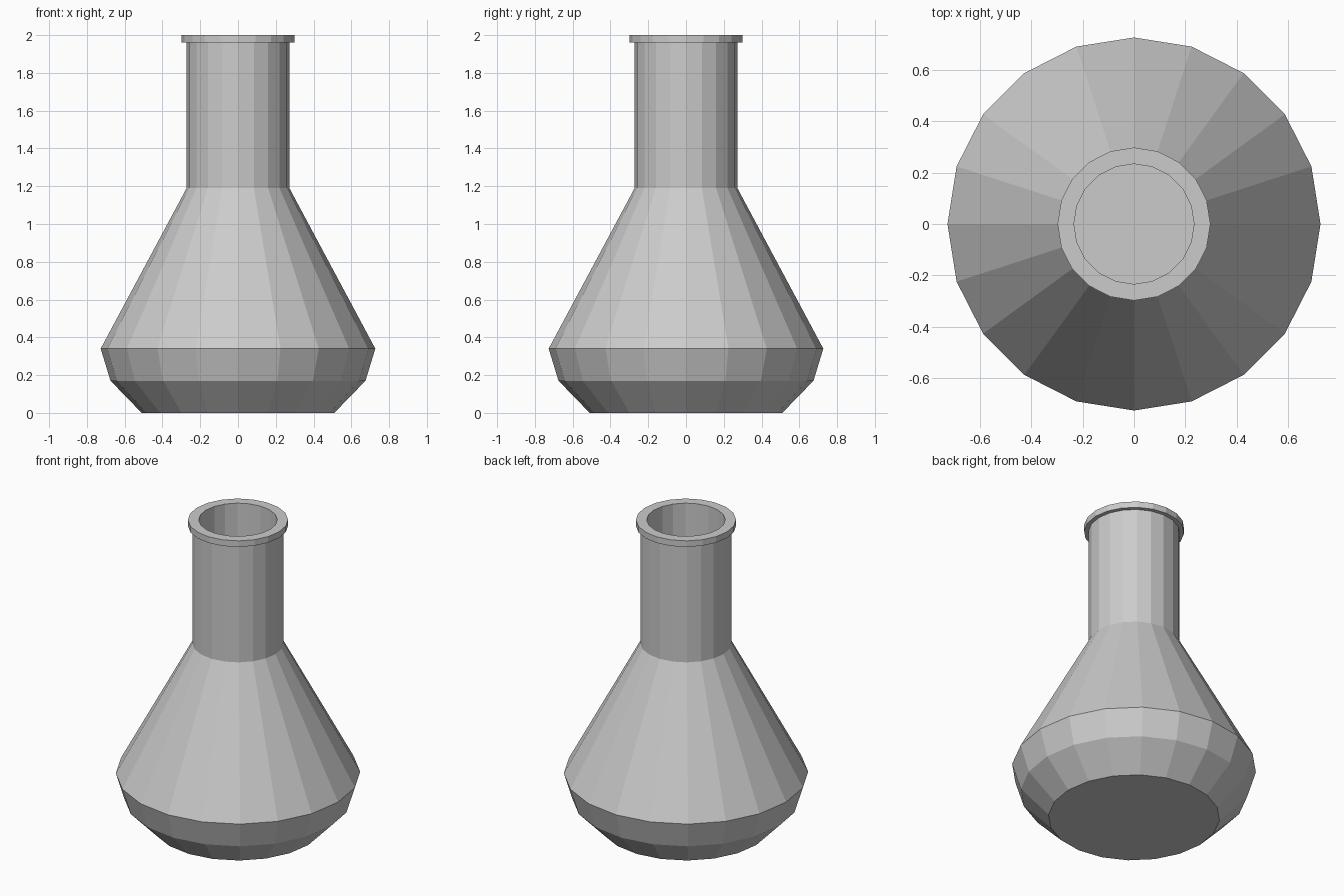
import bpy, bmesh, math

if "Cube" in bpy.data.objects:
    bpy.data.objects.remove(bpy.data.objects["Cube"])

SIDES = 20

# Closed wall section as (radius, height): outside going up, then inside going down
outer = [(0.51, 0.0), (0.675, 0.17), (0.727, 0.34), (0.272, 1.19),
         (0.272, 1.96), (0.298, 1.96), (0.298, 2.0)]
inner = [(0.234, 2.0), (0.234, 1.18), (0.682, 0.34), (0.64, 0.19), (0.495, 0.04)]


def lathe(name, profile):
    """Revolve a profile around z and cap its first and last rings."""
    bm = bmesh.new()
    rings = [[bm.verts.new((r * math.cos(2 * math.pi * i / SIDES),
                            r * math.sin(2 * math.pi * i / SIDES), z))
              for i in range(SIDES)] for r, z in profile]
    for a, b in zip(rings, rings[1:]):
        for i in range(SIDES):
            j = (i + 1) % SIDES
            bm.faces.new((a[i], a[j], b[j], b[i]))
    bm.faces.new(rings[0][::-1])   # underside
    bm.faces.new(rings[-1])        # floor inside
    bmesh.ops.recalc_face_normals(bm, faces=bm.faces)
    mesh = bpy.data.meshes.new(name)
    bm.to_mesh(mesh)
    bm.free()
    obj = bpy.data.objects.new(name, mesh)
    bpy.context.collection.objects.link(obj)
    return obj


# Hollow flask with rounded foot, conical shoulder, straight neck and lip
lathe("flask", outer + inner)
